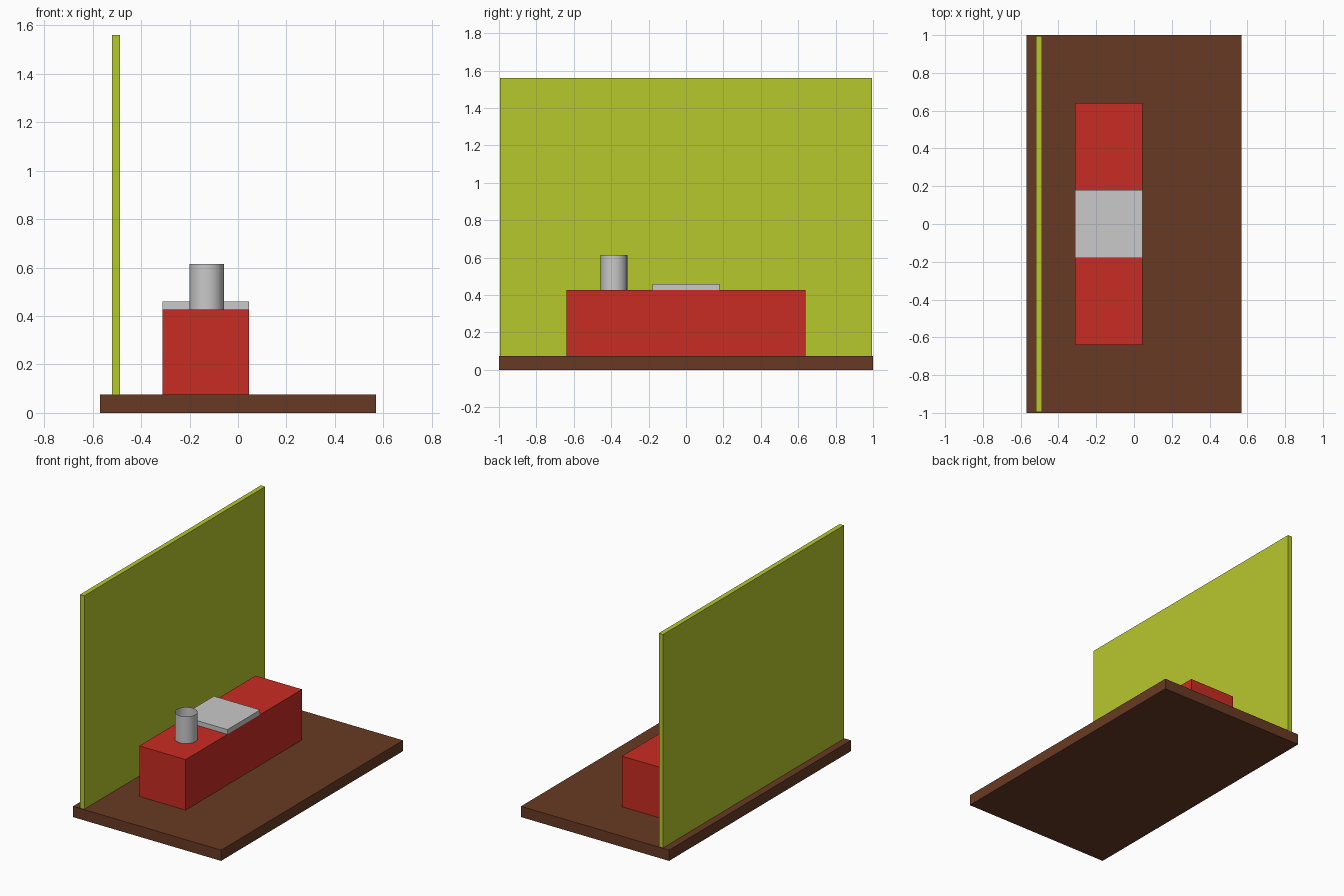
import bpy
import bmesh
from mathutils import Matrix, Vector

cube = bpy.data.objects.get("Cube")
if cube:
    bpy.data.objects.remove(cube, do_unlink=True)


def material(name, rgb):
    mat = bpy.data.materials.new(name)
    mat.use_nodes = True
    mat.diffuse_color = (*rgb, 1)
    mat.node_tree.nodes["Principled BSDF"].inputs["Base Color"].default_value = (*rgb, 1)
    return mat


def add_object(name, bm, mat):
    mesh = bpy.data.meshes.new(name)
    bm.to_mesh(mesh)
    bm.free()
    mesh.materials.append(mat)
    obj = bpy.data.objects.new(name, mesh)
    bpy.context.collection.objects.link(obj)
    return obj


def box(name, low, high, mat):
    low, high = Vector(low), Vector(high)
    bm = bmesh.new()
    bmesh.ops.create_cube(bm, size=1)
    bmesh.ops.scale(bm, vec=high - low, verts=bm.verts)
    bmesh.ops.translate(bm, vec=(low + high) / 2, verts=bm.verts)
    return add_object(name, bm, mat)


brown = material("brown wood", (0.138, 0.042, 0.017))
green = material("lime green", (0.474, 0.578, 0.026))
red = material("red", (0.584, 0.025, 0.016))
pale = material("light grey", (0.585, 0.585, 0.585))

FLOOR = 0.075
BENCH_TOP = 0.427

# Floor slab, upright wall, long bench and the flat pad across its middle
box("floor", (-0.57, -1, 0), (0.57, 1, FLOOR), brown)
box("wall", (-0.52, -0.995, FLOOR), (-0.487, 0.995, 1.56), green)
box("bench", (-0.312, -0.64, FLOOR), (0.045, 0.64, BENCH_TOP), red)
box("pad", (-0.312, -0.18, BENCH_TOP), (0.045, 0.18, 0.46), pale)

# Thin open tube standing on the bench
height = 0.615 - BENCH_TOP
bm = bmesh.new()
bmesh.ops.create_cone(bm, cap_ends=False, segments=32, radius1=0.071, radius2=0.071,
                      depth=height,
                      matrix=Matrix.Translation((-0.129, -0.385, BENCH_TOP + height / 2)))
for face in bm.faces:
    face.smooth = True
add_object("cup", bm, pale)
